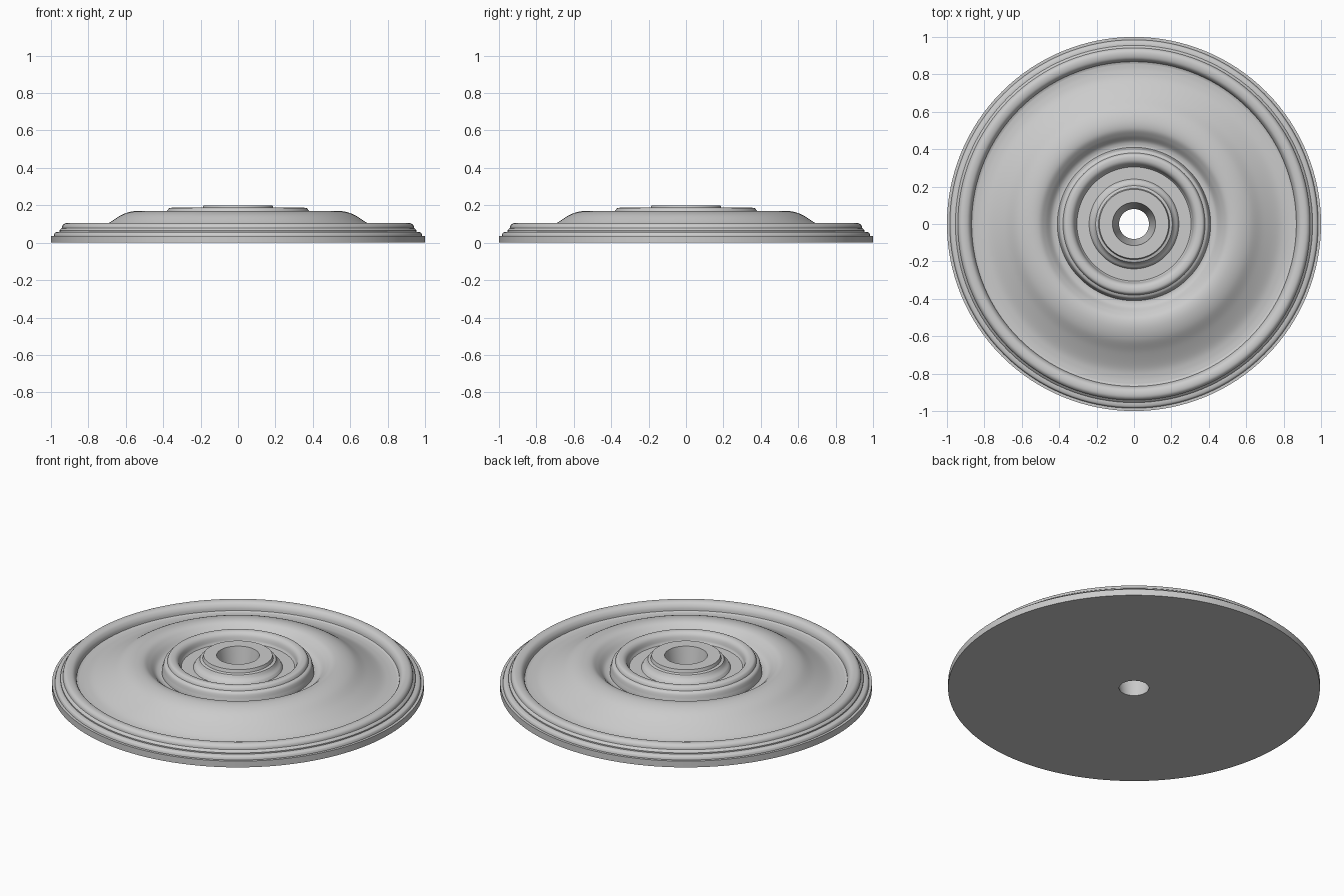
import bpy, math

if "Cube" in bpy.data.objects:
    bpy.data.objects.remove(bpy.data.objects["Cube"])

SEGMENTS = 128


def catmull(pts, steps=6):
    """Smooth curve through (radius, height) points."""
    p = [pts[0]] + pts + [pts[-1]]
    out = []
    for i in range(1, len(p) - 2):
        for k in range(steps):
            t = k / steps
            out.append(tuple(0.5 * (2 * b + (c - a) * t + (2 * a - 5 * b + 4 * c - d) * t ** 2
                                    + (3 * b - a - 3 * c + d) * t ** 3)
                             for a, b, c, d in zip(p[i - 1], p[i], p[i + 1], p[i + 2])))
    return out + [pts[-1]]


def lathe(name, profile):
    """Revolve a closed (radius, height) profile around z."""
    n = len(profile)
    verts = [(r * math.cos(2 * math.pi * s / SEGMENTS), r * math.sin(2 * math.pi * s / SEGMENTS), z)
             for s in range(SEGMENTS) for r, z in profile]
    faces = []
    for s in range(SEGMENTS):
        a, b = s * n, (s + 1) % SEGMENTS * n
        for i in range(n):
            j = (i + 1) % n
            faces.append((a + i, b + i, b + j, a + j))
    mesh = bpy.data.meshes.new(name)
    mesh.from_pydata(verts, [], faces)
    obj = bpy.data.objects.new(name, mesh)
    bpy.context.collection.objects.link(obj)
    bpy.context.view_layer.objects.active = obj
    obj.select_set(True)
    bpy.ops.object.shade_smooth_by_angle(angle=math.radians(30))
    return obj


# Stepped outer edge
edge = [(0.08, 0), (1.0, 0), (1.0, 0.037), (0.985, 0.037)]
edge += catmull([(0.985, 0.04), (0.979, 0.053), (0.965, 0.058)], 4)
edge += [(0.955, 0.058), (0.955, 0.065), (0.947, 0.075)]

# Rounded raised rim
rim = catmull([(0.942, 0.078), (0.938, 0.092), (0.925, 0.103), (0.905, 0.105),
               (0.885, 0.098), (0.872, 0.08), (0.868, 0.06)], 4)

# Swelling panel that dips again around the centre
panel = catmull([(0.857, 0.055), (0.82, 0.055), (0.77, 0.066), (0.69, 0.106), (0.62, 0.15),
                 (0.56, 0.168), (0.51, 0.165), (0.475, 0.142), (0.445, 0.112),
                 (0.425, 0.103), (0.41, 0.102)])

# Inner ring and recessed groove
ring = [(0.41, 0.11)] + catmull([(0.405, 0.125), (0.397, 0.155), (0.38, 0.165)], 4)
ring += catmull([(0.378, 0.172), (0.37, 0.183), (0.355, 0.187), (0.335, 0.183),
                 (0.32, 0.168), (0.312, 0.14)], 4)
groove = [(0.305, 0.13), (0.24, 0.13)]

# Hub with tapered bore
hub = catmull([(0.232, 0.145), (0.215, 0.16), (0.205, 0.178)], 4)
hub += [(0.19, 0.182), (0.185, 0.2), (0.115, 0.2)]

lathe("ceiling_medallion", edge + rim + panel + ring + groove + hub)
